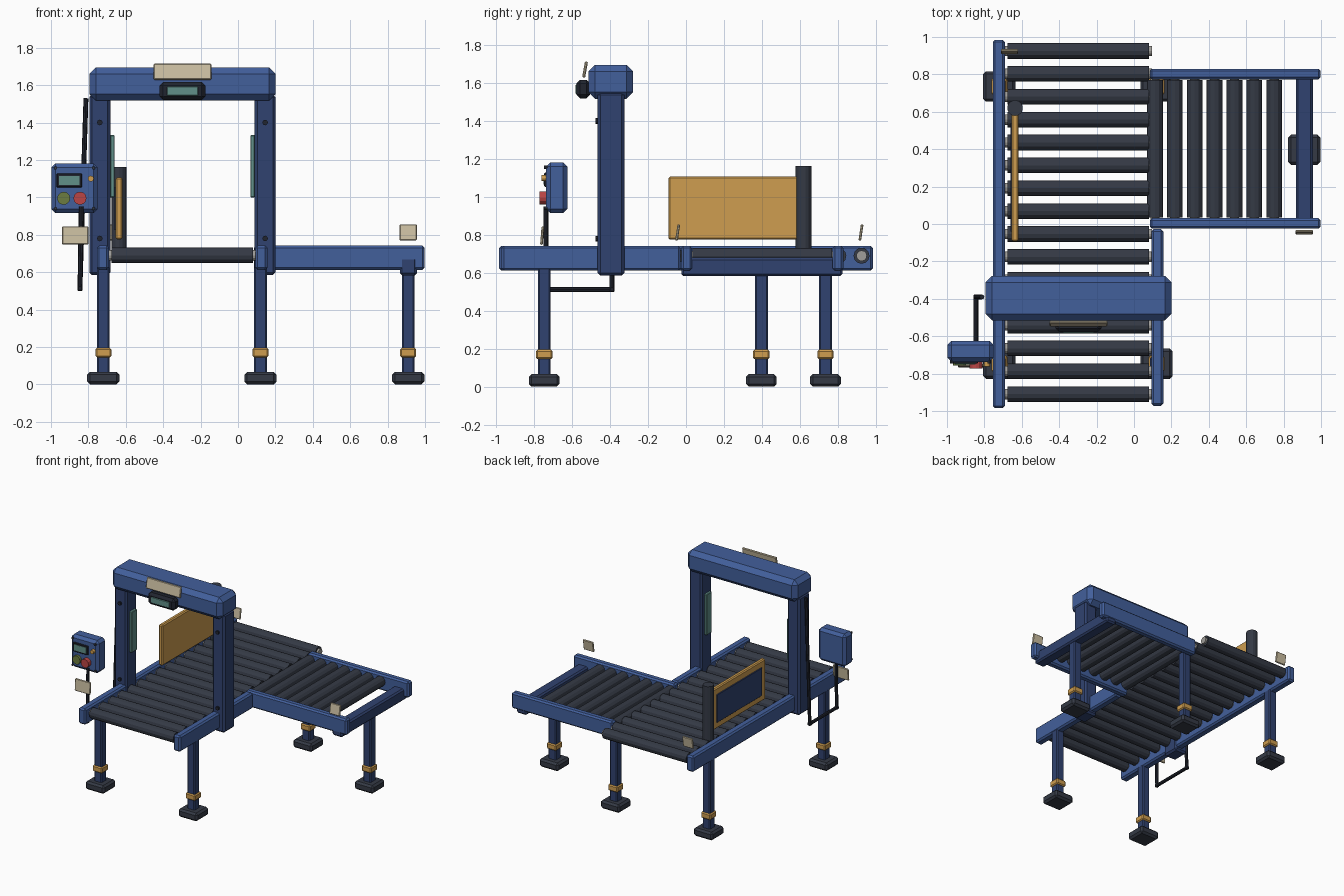
import bpy, bmesh
from mathutils import Vector, Matrix

if "Cube" in bpy.data.objects:
    bpy.data.objects.remove(bpy.data.objects["Cube"])


def material(name, rgb):
    m = bpy.data.materials.new(name)
    m.diffuse_color = (*rgb, 1)
    m.use_nodes = True
    m.node_tree.nodes["Principled BSDF"].inputs["Base Color"].default_value = m.diffuse_color
    return m


BLUE = material("blue", (0.055, 0.115, 0.33))
NAVY = material("navy", (0.03, 0.055, 0.16))
DARK = material("dark_grey", (0.035, 0.042, 0.06))
BLACK = material("black", (0.015, 0.018, 0.028))
OCHRE = material("ochre", (0.62, 0.34, 0.08))
CREAM = material("cream", (0.6, 0.52, 0.36))
TEAL = material("teal", (0.12, 0.28, 0.25))
STEEL = material("steel", (0.35, 0.34, 0.32))
GREEN = material("green", (0.15, 0.2, 0.05))
RED = material("red", (0.5, 0.06, 0.06))


def finish(name, bm, mat):
    me = bpy.data.meshes.new(name)
    bm.to_mesh(me)
    bm.free()
    me.materials.append(mat)
    ob = bpy.data.objects.new(name, me)
    bpy.context.collection.objects.link(ob)
    return ob


def box(name, x, y, z, mat, bevel=0.0, tilt=0.0):
    """Chamfered box from (min, max) ranges, optionally tilted about x."""
    bm = bmesh.new()
    bmesh.ops.create_cube(bm, size=1)
    bmesh.ops.scale(bm, verts=bm.verts, vec=(x[1] - x[0], y[1] - y[0], z[1] - z[0]))
    if bevel:
        bmesh.ops.bevel(bm, geom=bm.edges[:], offset=bevel, segments=1, affect='EDGES')
    ob = finish(name, bm, mat)
    mid = Vector([(a + b) / 2 for a, b in (x, y, z)])
    ob.matrix_world = Matrix.Translation(mid) @ Matrix.Rotation(tilt, 4, 'X')
    return ob


def rod(name, a, b, r, mat, sides=12):
    """Flat-faced cylinder between two points."""
    a, b = Vector(a), Vector(b)
    bm = bmesh.new()
    bmesh.ops.create_cone(bm, cap_ends=True, segments=sides, radius1=r, radius2=r, depth=(b - a).length)
    ob = finish(name, bm, mat)
    ob.matrix_world = Matrix.Translation((a + b) / 2) @ (b - a).to_track_quat('Z', 'Y').to_matrix().to_4x4()
    return ob


def around(c, half):
    return (c - half, c + half)


# Conveyor frame rails
RZ = (0.612, 0.742)
box("left_rail", (-0.755, -0.69), (-0.985, 0.985), RZ, BLUE, 0.012)
box("right_rail", (0.093, 0.157), (-0.972, -0.028), RZ, BLUE, 0.012)
box("branch_front_rail", (0.085, 0.998), (-0.025, 0.032), RZ, BLUE, 0.012)
box("branch_back_rail", (0.085, 0.998), (0.773, 0.83), RZ, BLUE, 0.012)
box("branch_end_beam", (0.865, 0.957), (-0.025, 0.825), (0.583, 0.68), NAVY, 0.012)

# Main line rollers with axle stubs
for i in range(16):
    y = 0.925 - i * 0.1223
    rod("main_roller", (-0.677, y, 0.69), (0.08, y, 0.69), 0.042, DARK)
    rod("roller_axle", (-0.695, y, 0.69), (0.095, y, 0.69), 0.028, STEEL)

# Branch rollers
for i in range(7):
    x = 0.112 + i * 0.1063
    rod("branch_roller", (x, 0.035, 0.69), (x, 0.77, 0.69), 0.042, DARK)
    rod("branch_axle", (x, 0.02, 0.69), (x, 0.785, 0.69), 0.025, STEEL)

# Legs with collars and feet
for x, y, top in ((-0.72, -0.747, 0.63), (0.12, -0.747, 0.63), (-0.72, 0.735, 0.63),
                  (0.12, 0.735, 0.65), (0.91, 0.397, 0.6)):
    box("leg", around(x, 0.034), around(y, 0.034), (0.05, top), NAVY, 0.008)
    box("leg_collar", around(x, 0.043), around(y, 0.043), (0.145, 0.195), OCHRE, 0.008)
    box("foot", around(x, 0.086), around(y, 0.081), (0.0, 0.067), DARK, 0.015)

# Scanner gantry
GX, GY = -0.297, -0.395
for s in (-1, 1):
    x = GX + s * 0.442
    box("gantry_post", around(x, 0.056), around(GY, 0.07), (0.585, 1.55), NAVY, 0.014)
    xs = GX + s * 0.375
    box("scanner_strip", around(xs, 0.012), around(GY, 0.035), (1.0, 1.333), TEAL, 0.004)
    for z in (0.78, 1.4):
        rod("post_bolt", (x, -0.478, z), (x, -0.46, z), 0.015, BLACK, 8)
box("gantry_beam", around(GX, 0.498), (-0.515, -0.278), (1.517, 1.695), BLUE, 0.035)

# Overhead display and sign
box("display_housing", around(GX, 0.123), (-0.578, -0.505), (1.52, 1.617), BLACK, 0.02)
box("display_screen", around(GX, 0.083), (-0.583, -0.57), (1.543, 1.592), TEAL, 0.003)
box("gantry_sign", around(GX, 0.155), (-0.54, -0.524), (1.628, 1.715), CREAM, 0.005, -0.18)

# Lane sign plates
box("branch_sign", around(0.91, 0.046), (-0.051, -0.037), (0.77, 0.856), CREAM, 0.004, -0.15)
box("main_lane_sign", around(-0.665, 0.046), (0.915, 0.929), (0.77, 0.856), CREAM, 0.004, -0.15)
box("mail_sign", around(-0.87, 0.07), (-0.765, -0.751), (0.748, 0.845), CREAM, 0.004, -0.08)

# Control box with screen, buttons, lamp and screws
box("control_box", (-0.998, -0.75), (-0.737, -0.625), (0.915, 1.182), BLUE, 0.022)
box("control_bezel", (-0.97, -0.835), (-0.747, -0.73), (1.053, 1.128), BLACK, 0.004)
box("control_screen", (-0.957, -0.848), (-0.75, -0.74), (1.066, 1.115), TEAL)
for name, x, z, r, d, mat in (("green_button", -0.932, 0.995, 0.035, 0.757, GREEN),
                              ("red_button", -0.845, 0.995, 0.035, 0.772, RED),
                              ("lamp", -0.787, 1.1, 0.016, 0.762, OCHRE)):
    rod(name, (x, -d, z), (x, -0.73, z), r, mat)
for x in (-0.975, -0.773):
    for z in (0.94, 1.157):
        rod("box_screw", (x, -0.747, z), (x, -0.73, z), 0.009, DARK, 8)

# Cable conduit from the box down, back and up the gantry post
path = [(-0.838, -0.738, 0.95), (-0.845, -0.738, 0.512), (-0.845, -0.39, 0.512), (-0.813, -0.39, 1.53)]
for a, b in zip(path, path[1:]):
    rod("conduit", a, b, 0.013, BLACK, 8)
for p in path[1:3]:
    box("conduit_elbow", *[around(c, 0.014) for c in p], BLACK, 0.006)

# Diverter pivot and paddle
rod("diverter_pivot", (-0.636, 0.62, 0.72), (-0.636, 0.62, 1.163), 0.042, DARK, 14)
box("diverter_paddle", (-0.654, -0.618), (-0.093, 0.6), (0.775, 1.107), OCHRE, 0.008)
box("paddle_pad", (-0.661, -0.65), (-0.04, 0.54), (0.825, 1.055), NAVY, 0.003)
